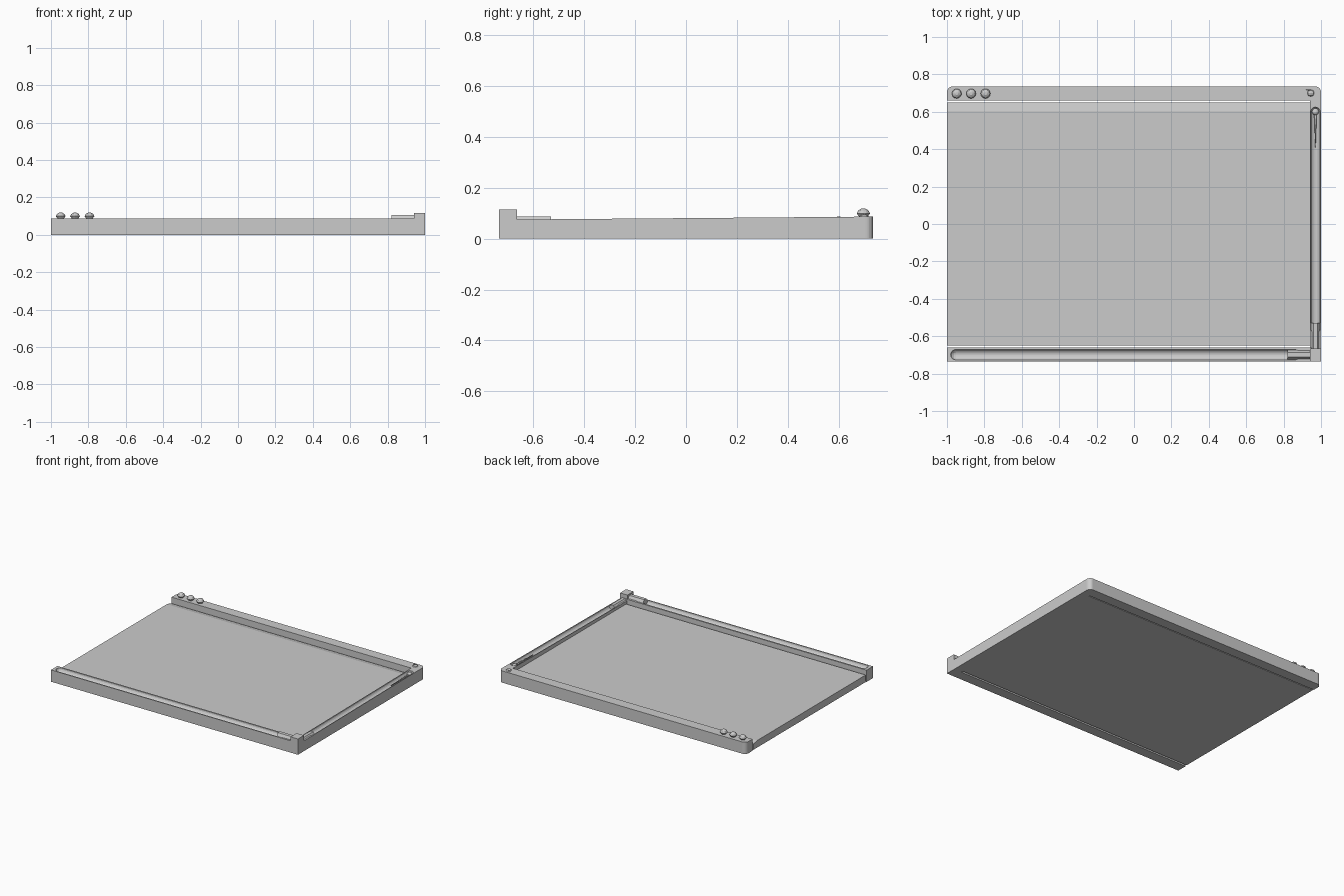
import bpy, bmesh, math
from mathutils import Vector, Matrix

default = bpy.data.objects.get("Cube")
if default:
    bpy.data.objects.remove(default, do_unlink=True)

# One flat grey for the whole model
grey = bpy.data.materials.new("light grey")
grey.use_nodes = True
grey.diffuse_color = (0.6, 0.6, 0.6, 1)
grey.node_tree.nodes["Principled BSDF"].inputs["Base Color"].default_value = (0.6, 0.6, 0.6, 1)


def finish(name, bm):
    bmesh.ops.recalc_face_normals(bm, faces=bm.faces)
    mesh = bpy.data.meshes.new(name)
    bm.to_mesh(mesh)
    bm.free()
    mesh.materials.append(grey)
    obj = bpy.data.objects.new(name, mesh)
    bpy.context.collection.objects.link(obj)
    return obj


def prism(name, points, offset):
    """Extrude a closed outline of 3D points along an offset."""
    bm = bmesh.new()
    face = bm.faces.new([bm.verts.new(p) for p in points])
    ext = bmesh.ops.extrude_face_region(bm, geom=[face])
    verts = [v for v in ext["geom"] if isinstance(v, bmesh.types.BMVert)]
    bmesh.ops.translate(bm, verts=verts, vec=offset)
    return finish(name, bm)


def capsule(name, start, end, radius, height=1.0, segments=16):
    """Stretch a sphere between two points and scale it in z."""
    start, end = Vector(start), Vector(end)
    axis = (end - start).normalized()
    bm = bmesh.new()
    bmesh.ops.create_uvsphere(bm, u_segments=segments, v_segments=segments // 2, radius=radius)
    # Poles lie along the long axis, and the equator is split into two rings
    rot = Vector((0, 0, 1)).rotation_difference(axis).to_matrix()
    bmesh.ops.rotate(bm, verts=bm.verts, matrix=rot)
    equator = [e for e in bm.edges if all(abs(v.co.dot(axis)) < 1e-5 for v in e.verts)]
    bmesh.ops.split_edges(bm, edges=equator)
    for v in bm.verts:
        side = sum(f.calc_center_median().dot(axis) for f in v.link_faces)
        v.co.z *= height
        v.co += end if side > 0 else start
    rims = [e for e in bm.edges if e.is_boundary]
    bmesh.ops.bridge_loops(bm, edges=rims)
    return finish(name, bm)


def cut(target, cutter):
    """Subtract the cutter, then discard it."""
    cutter.hide_render = True
    mod = target.modifiers.new("groove", "BOOLEAN")
    mod.operation = "DIFFERENCE"
    mod.solver = "EXACT"
    mod.object = cutter
    bpy.context.view_layer.objects.active = target
    bpy.ops.object.modifier_apply(modifier=mod.name)
    bpy.data.objects.remove(cutter, do_unlink=True)


# Page panel, with its back edge dipping towards the title bar
page = [(-1, -0.65, 0.003), (-1, 0.65, 0.003), (-1, 0.65, 0.045), (-1, 0.605, 0.055), (-1, -0.65, 0.055)]
prism("page_panel", page, (1.95, 0, 0))

# Title bar with two rounded back corners
radius = 0.03
outline = [(-1, 0.66, 0), (1, 0.66, 0)]
for cx, start in ((1 - radius, 0), (-1 + radius, 90)):
    for i in range(7):
        a = math.radians(start + i * 15)
        outline.append((cx + radius * math.cos(a), 0.735 - radius + radius * math.sin(a), 0))
prism("title_bar", outline, (0, 0, 0.086))

# Front scroll bar with a rounded groove
front = prism("front_scroll_bar", [(-1, -0.735, 0), (-1, -0.66, 0), (-1, -0.66, 0.086), (-1, -0.735, 0.086)],
              (1.95, 0, 0))
cut(front, capsule("front_cutter", (-0.952, -0.699, 0.086), (0.86, -0.699, 0.086), 0.028))

# Side scroll bar, rising slightly to the back, with a matching groove
side = prism("side_scroll_bar", [(0.94, -0.67, 0), (0.94, 0.665, 0), (0.94, 0.665, 0.086), (0.94, -0.67, 0.075)],
             (0.06, 0, 0))
cut(side, capsule("side_cutter", (0.97, -0.56, 0.076), (0.97, 0.6, 0.086), 0.025))


def half_round(name, center, half_width, base, top, offset):
    """Faceted ridge running along the offset."""
    c, along = Vector(center), Vector(offset).normalized()
    across = Vector((-along.y, along.x, 0))
    pts = [c + across * half_width * x + Vector((0, 0, base + (top - base) * z))
           for x, z in ((-1, 0), (1, 0), (0.95, 0.5), (0.45, 1), (-0.45, 1), (-0.95, 0.5))]
    return prism(name, pts, offset)


# Scroll arrows beside the corner block
half_round("front_scroll_arrow", (0.82, -0.699, 0), 0.028, 0.055, 0.105, (0.13, 0, 0))
half_round("side_scroll_arrow", (0.97, -0.665, 0), 0.025, 0.05, 0.086, (0, 0.135, 0))

# Corner block
prism("corner_block", [(0.94, -0.735, 0), (1, -0.735, 0), (1, -0.665, 0), (0.94, -0.665, 0)], (0, 0, 0.115))

# Sliding thumb in the side groove
capsule("side_scroll_thumb", (0.97, 0.4, 0.073), (0.97, 0.6, 0.073), 0.018, 0.8)

# Three round buttons with faceted caps
for i in range(3):
    bm = bmesh.new()
    at = Vector((-0.948 + i * 0.077, 0.697, 0))
    rings = ((0.015, 0.084), (0.026, 0.099), (0.02, 0.111), (0.008, 0.118))
    for (r1, z1), (r2, z2) in zip(rings, rings[1:]):
        spot = Matrix.Translation(at + Vector((0, 0, (z1 + z2) / 2)))
        bmesh.ops.create_cone(bm, segments=12, radius1=r1, radius2=r2, depth=z2 - z1,
                              cap_ends=z2 == rings[-1][1], matrix=spot)
    bmesh.ops.remove_doubles(bm, verts=bm.verts, dist=0.0005)
    finish("round_button", bm)

# Pill button at the other end of the title bar
capsule("pill_button", (0.907, 0.7, 0.084), (0.945, 0.7, 0.084), 0.02, 0.7, 8)
